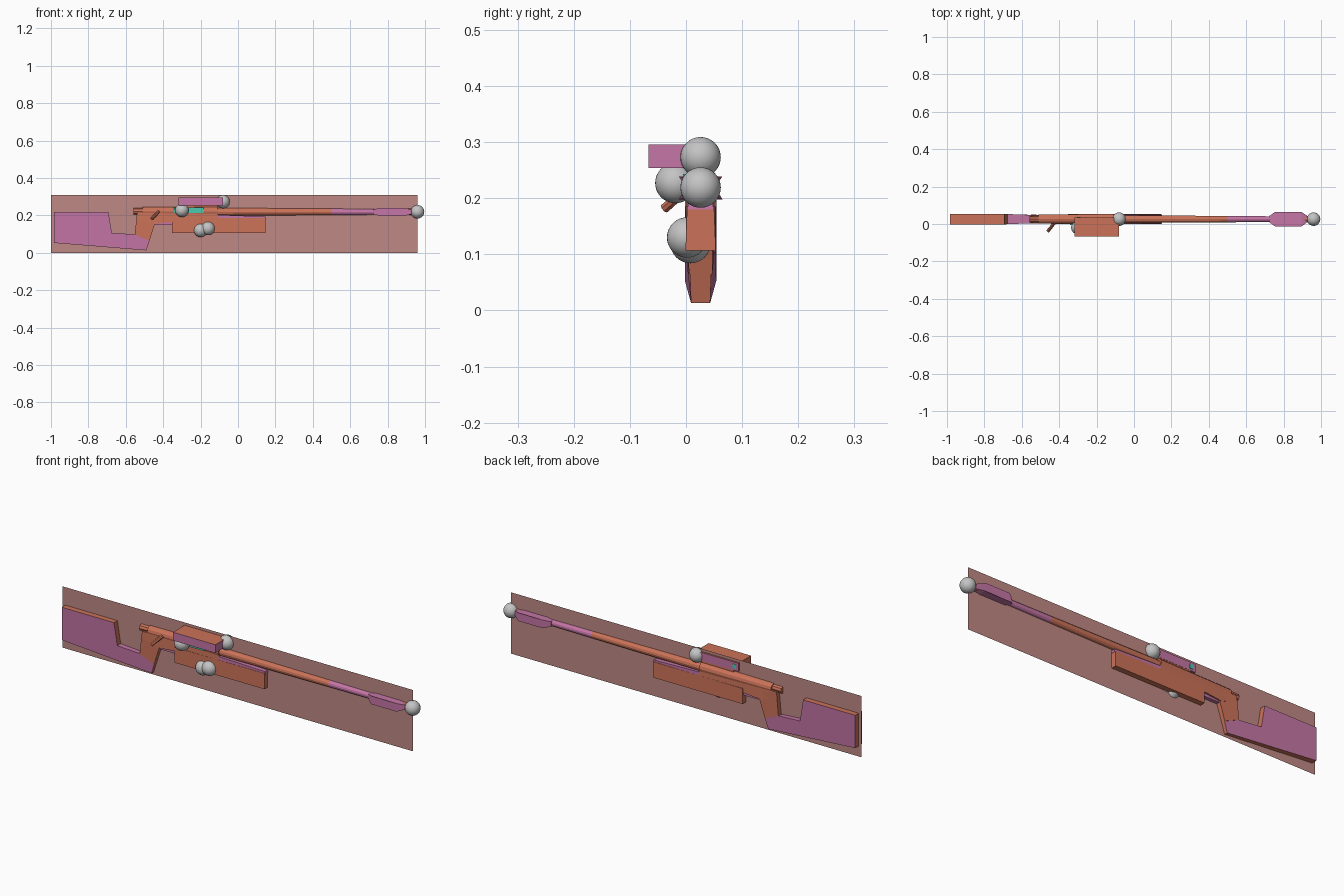
import bpy, bmesh, math
from mathutils import Vector

if "Cube" in bpy.data.objects:
    bpy.data.objects.remove(bpy.data.objects["Cube"])

CY = 0.026  # centre plane of the rifle


def mat(name, rgb):
    m = bpy.data.materials.new(name)
    m.diffuse_color = (*rgb, 1)
    m.use_nodes = True
    m.node_tree.nodes["Principled BSDF"].inputs["Base Color"].default_value = m.diffuse_color
    return m


ORANGE = mat("orange_brown", (0.60, 0.17, 0.10))
PURPLE = mat("pink_purple", (0.56, 0.18, 0.38))
ROSE = mat("dusty_rose", (0.52, 0.25, 0.23))
GREY = mat("grey", (0.55, 0.55, 0.55))
TEAL = mat("teal", (0.07, 0.60, 0.42))


def finish(name, bm, mats, rule=None, closed=True):
    if closed:
        bmesh.ops.recalc_face_normals(bm, faces=bm.faces[:])
    bm.normal_update()
    if rule:
        for f in bm.faces:
            f.material_index = rule(f.normal, f.calc_center_median())
    me = bpy.data.meshes.new(name)
    bm.to_mesh(me)
    bm.free()
    for m in mats:
        me.materials.append(m)
    ob = bpy.data.objects.new(name, me)
    bpy.context.collection.objects.link(ob)
    return ob


def slab(name, pts, mats, rule=None, cy=CY):
    """Side profile of (x, z, half width) points, mirrored about cy."""
    bm = bmesh.new()
    a = [bm.verts.new((x, cy - w, z)) for x, z, w in pts]
    b = [bm.verts.new((x, cy + w, z)) for x, z, w in pts]
    bm.faces.new(a)
    bm.faces.new(b[::-1])
    n = len(pts)
    for i in range(n):
        j = (i + 1) % n
        bm.faces.new((a[i], b[i], b[j], a[j]))
    return finish(name, bm, mats, rule)


def box(name, x, y, z, mats, rule=None):
    w = (y[1] - y[0]) / 2
    return slab(name, [(x[0], z[0], w), (x[1], z[0], w), (x[1], z[1], w), (x[0], z[1], w)],
                mats, rule, (y[0] + y[1]) / 2)


def rod(name, p, q, r1, r2, mats, sides=12):
    p, q = Vector(p), Vector(q)
    bm = bmesh.new()
    bmesh.ops.create_cone(bm, cap_ends=True, segments=sides, radius1=r1, radius2=r2, depth=(q - p).length)
    rot = (q - p).to_track_quat('Z', 'Y').to_matrix()
    for v in bm.verts:
        v.co = rot @ v.co + (p + q) / 2
    return finish(name, bm, mats)


# backing sheet
bm = bmesh.new()
bm.faces.new([bm.verts.new(c) for c in ((-1, CY, 0), (0.96, CY, 0), (0.96, CY, 0.31), (-1, CY, 0.31))])
finish("backing_sheet", bm, [ROSE], closed=False)

# shoulder stock: purple sides and neck, brown edges
W = 0.028
slab("stock", [(-0.985, 0.053, W), (-0.49, 0.013, 0.017), (-0.465, 0.09, 0.02), (-0.55, 0.098, 0.022),
               (-0.675, 0.107, 0.027), (-0.693, 0.219, W), (-0.985, 0.219, W)],
     [PURPLE, ORANGE],
     lambda n, c: 0 if abs(n.y) > 0.5 or (n.z > 0.5 and c.z < 0.15) else 1)

# grip
slab("grip", [(-0.552, 0.098, 0.024), (-0.474, 0.065, 0.021), (-0.44, 0.165, 0.022), (-0.44, 0.215, 0.022),
              (-0.54, 0.215, 0.022)], [ORANGE])

# receiver
slab("receiver_body", [(-0.535, 0.18, 0.022), (-0.45, 0.155, 0.024), (-0.35, 0.165, 0.026), (-0.1, 0.165, 0.026),
                       (-0.11, 0.215, 0.024), (-0.535, 0.215, 0.022)], [ORANGE])
rod("receiver_tube", (-0.51, CY, 0.22), (-0.11, CY, 0.22), 0.024, 0.028, [ORANGE])
rod("bolt_end", (-0.56, CY, 0.222), (-0.5, CY, 0.222), 0.017, 0.017, [ORANGE], 8)
rod("bolt_handle", (-0.425, 0.006, 0.22), (-0.46, -0.038, 0.182), 0.008, 0.009, [ORANGE], 8)
box("ejection_port", (-0.343, -0.185), (-0.005, 0.003), (0.212, 0.243), [TEAL])
box("trigger_block", (-0.445, -0.35), (0.008, 0.044), (0.148, 0.17), [PURPLE])

# fore-end below the barrel
slab("fore_end", [(-0.354, 0.107, 0.027), (0.148, 0.107, 0.027), (0.148, 0.185, 0.024), (-0.354, 0.185, 0.027)],
     [ORANGE])
slab("fore_end_top", [(-0.11, 0.18, 0.025), (0.15, 0.18, 0.022), (0.148, 0.194, 0.022), (-0.11, 0.203, 0.025)],
     [PURPLE])

# barrel
rod("barrel", (-0.12, CY, 0.219), (0.5, CY, 0.219), 0.021, 0.017, [ORANGE])
rod("barrel_front", (0.5, CY, 0.219), (0.76, CY, 0.219), 0.017, 0.015, [PURPLE])

# muzzle brake, wide block with tapered ends
slab("muzzle_brake", [(0.725, 0.207, 0.018), (0.755, 0.198, 0.039), (0.895, 0.198, 0.039), (0.925, 0.207, 0.018),
                      (0.925, 0.232, 0.018), (0.895, 0.239, 0.039), (0.755, 0.239, 0.039), (0.725, 0.232, 0.018)],
     [PURPLE])
rod("muzzle_tip", (0.91, CY, 0.219), (0.945, CY, 0.219), 0.017, 0.017, [ORANGE])

# sight box on top, brown lid, small teal mark on the far side
box("sight_box", (-0.317, -0.08), (-0.067, 0.035), (0.254, 0.296), [PURPLE, ORANGE],
    lambda n, c: 1 if n.z > 0.5 or n.x < -0.5 else 0)
box("sight_mount", (-0.29, -0.11), (0.014, 0.034), (0.24, 0.256), [ORANGE])
box("sight_mark", (-0.305, -0.285), (0.033, 0.037), (0.264, 0.286), [TEAL])

# marker balls
for i, c in enumerate([(0.96, 0.026, 0.219), (-0.08, 0.026, 0.273), (-0.3, -0.019, 0.227),
                       (-0.16, 0.002, 0.13), (-0.2, 0.008, 0.12)]):
    bm = bmesh.new()
    bmesh.ops.create_uvsphere(bm, u_segments=32, v_segments=16, radius=0.036)
    bmesh.ops.translate(bm, verts=bm.verts[:], vec=c)
    for f in bm.faces:
        f.smooth = True
    finish("marker_ball_%d" % (i + 1), bm, [GREY])
